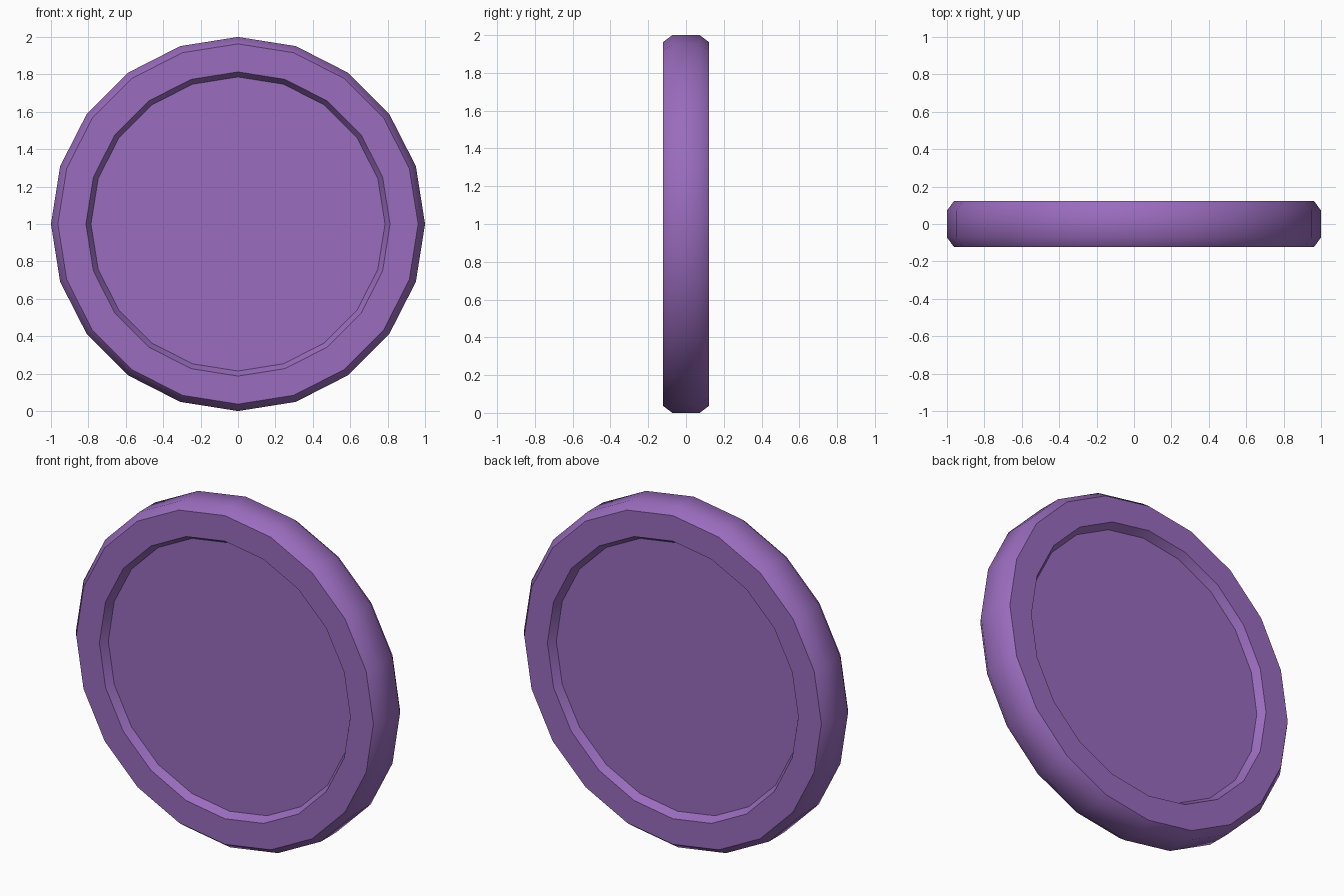
import bpy, bmesh, math

if "Cube" in bpy.data.objects:
    bpy.data.objects.remove(bpy.data.objects["Cube"])

SIDES = 20

mat = bpy.data.materials.new("purple")
mat.diffuse_color = (0.32, 0.15, 0.51, 1)
mat.use_nodes = True
mat.node_tree.nodes["Principled BSDF"].inputs["Base Color"].default_value = mat.diffuse_color

# Half profile (radius, y) from front recess to back recess
half = [(0.786, -0.078), (0.813, -0.122), (0.963, -0.122), (1.0, -0.072)]
profile = half + [(r, -y) for r, y in reversed(half)]

bm = bmesh.new()
rings = []
for r, y in profile:
    ring = []
    for i in range(SIDES):
        a = 2 * math.pi * i / SIDES
        ring.append(bm.verts.new((r * math.cos(a), y, 1 + r * math.sin(a))))
    rings.append(ring)

# Rim, bevels and recess walls
for lo, hi in zip(rings, rings[1:]):
    for i in range(SIDES):
        j = (i + 1) % SIDES
        bm.faces.new((lo[i], lo[j], hi[j], hi[i]))

# Recessed front and back discs
bm.faces.new(rings[0])
bm.faces.new(rings[-1])
bmesh.ops.recalc_face_normals(bm, faces=bm.faces)

mesh = bpy.data.meshes.new("coin")
bm.to_mesh(mesh)
bm.free()
mesh.materials.append(mat)
coin = bpy.data.objects.new("coin", mesh)
bpy.context.collection.objects.link(coin)

# Smooth the rim, keep the raised border crisp
bpy.context.view_layer.objects.active = coin
coin.select_set(True)
bpy.ops.object.shade_smooth_by_angle(angle=math.radians(42))
